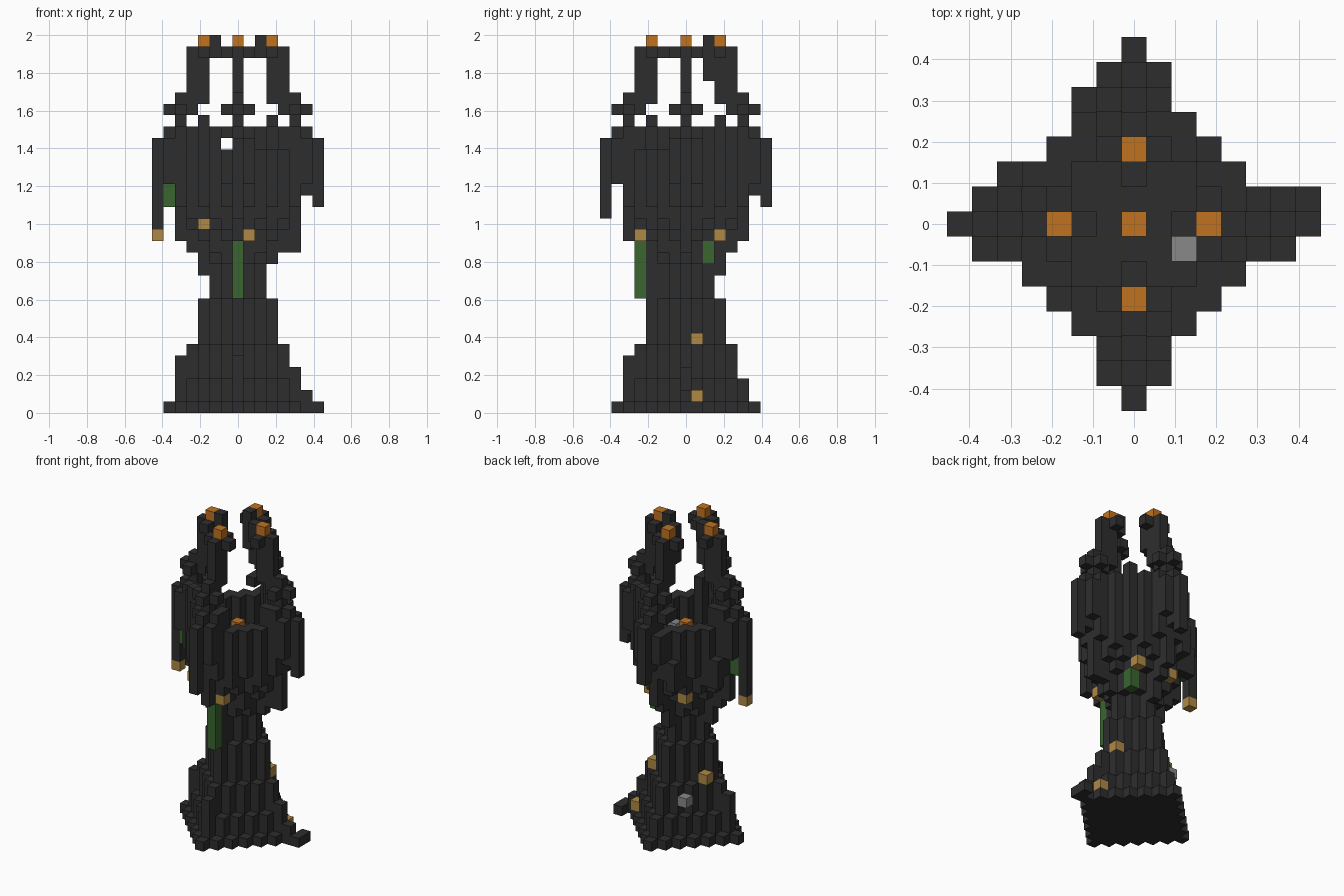
import bpy
import bmesh
from mathutils import Vector

cube = bpy.data.objects.get("Cube")
if cube:
    bpy.data.objects.remove(cube, do_unlink=True)

U = 2 / 33            # edge of one block
TOP = 25              # first layer above the bowl rim
SIDES = [(1, 0), (-1, 0), (0, 1), (0, -1)]
RIGHT, LEFT, BACK, FRONT = SIDES[1], SIDES[0], SIDES[2], SIDES[3]

COLOURS = {
    "charcoal": (0.027, 0.027, 0.027),
    "flame_orange": (0.53, 0.17, 0.015),
    "old_gold": (0.43, 0.25, 0.06),
    "leaf_green": (0.042, 0.13, 0.03),
    "stone_grey": (0.25, 0.25, 0.25),
}
materials = {}
for name, rgb in COLOURS.items():
    mat = bpy.data.materials.new(name)
    mat.use_nodes = True
    mat.diffuse_color = (*rgb, 1)
    bsdf = mat.node_tree.nodes["Principled BSDF"]
    bsdf.inputs["Base Color"].default_value = (*rgb, 1)
    bsdf.inputs["Roughness"].default_value = 0.9
    materials[name] = mat

blocks = {}           # (i, j, k) -> (part, colour)


def column(part, i, j, low, high, colour="charcoal"):
    """Stack blocks from layer low up to, not including, layer high."""
    for k in range(low, high):
        blocks[i, j, k] = (part, colour)


def arm(part, side, out, across, low, high, colour="charcoal"):
    """Column at a distance out along one side, shifted across it."""
    a, b = side
    column(part, a * out - b * across, b * out + a * across, low, high, colour)


def diamond(radius):
    for i in range(-radius, radius + 1):
        for j in range(abs(i) - radius, radius - abs(i) + 1):
            yield i, j, abs(i) + abs(j)


# Stepped pedestal and waist
base_top = {3: 10, 4: 6, 5: 3, 6: 1}
for i, j, s in diamond(6):
    column("pedestal", i, j, 0, base_top.get(s, 13))
for side, top in zip(SIDES, (4, 5, 3, 5)):
    arm("pedestal", side, 5, 0, 0, top)
column("pedestal", 6, 0, 0, 2)
for j in (0, 1):
    column("pedestal", 7, j, 0, 1)

# Bowl: solid below, hollow above, with hanging outer columns
bowl_bottom = {3: 13, 4: 14, 5: 16, 6: 17}
for i, j, s in diamond(6):
    if i == 0 or j == 0:
        if s > 4:
            continue
    low = bowl_bottom.get(s, 13)
    if s > 3:
        low += (i * j) % 2
    high = TOP if s > 4 else 20
    if i * j < 0 and min(abs(i), abs(j)) > 1:
        high = min(high, 23)          # lower rim on two opposite diagonals
    column("bowl", i, j, low, high)
for side, low5, low6 in zip(SIDES, (14, 15, 15, 15), (19, 20, 19, 20)):
    arm("bowl", side, 5, 0, low5, TOP)
    arm("bowl", side, 6, 0, low6, TOP)
column("bowl", -3, 0, 12, 13)
column("bowl", 0, -3, 10, 13)
column("bowl", 0, 3, 12, 13)
column("bowl", -2, 5, 17, 20)
column("bowl", -5, 2, 17, 20)

# Outer petals with hanging drops
for side, low in zip(SIDES, (18, 16, 18, 17)):
    arm("petals", side, 7, 0, low, 24)
    for across in (-1, 1):
        arm("petals", side, 6, across, 20, 24)
for j in range(-7, 8):                # slit through the bowl
    blocks.pop((-1, j, 23), None)

# Curved prongs, each flaring into a cross at two heights
for side in SIDES:
    arm("prongs", side, 5, 0, 25, 28)
    arm("prongs", side, 4, 0, 26, 32)
    arm("prongs", side, 6, 0, 26, 27)
    arm("prongs", side, 3, 0, 27, 32)
    arm("prongs", side, 2, 0, 31, 32)
    for across in (-1, 1):
        arm("prongs", side, 5, across, 26, 27)
        arm("prongs", side, 3, across, 31, 32)
    arm("prong_tips", side, 3, 0, 32, 33, "flame_orange")
for side in SIDES[:3]:
    arm("prongs", side, 2, 0, 32, 33)
column("prongs", 0, 2, 29, 31)
for n in (-3, 3):                     # rim spikes
    column("rim_spikes", n, n, 25, 26)

# Ember and stone inside the bowl
column("bowl", 0, 0, 20, 21)
column("ember", 0, 0, 21, 22, "flame_orange")
column("stones", 2, -1, 20, 21, "stone_grey")
column("stones", -2, 3, 4, 5, "stone_grey")

# Gold studs and green hangings
studs = [(3, 1, 6), (-3, 1, 6), (5, 1, 1), (2, 3, 15), (-2, 3, 15),
         (1, -4, 15), (-3, -3, 16), (-7, 0, 15)]
for i, j, k in studs:
    column("gold_studs", i, j, k, k + 1, "old_gold")
column("green_hangings", 0, -4, 10, 15, "leaf_green")
column("green_hangings", 2, 2, 13, 15, "leaf_green")
column("green_hangings", -6, 0, 18, 20, "leaf_green")

# Build one mesh per part from the exposed block faces
DIRECTIONS = [Vector(d) for d in
              ((1, 0, 0), (-1, 0, 0), (0, 1, 0), (0, -1, 0), (0, 0, 1), (0, 0, -1))]


def build(part):
    bm = bmesh.new()
    colour = "charcoal"
    for cell, (owner, tint) in blocks.items():
        if owner != part:
            continue
        colour = tint
        centre = Vector(cell) + Vector((0, 0, 0.5))
        for d in DIRECTIONS:
            if tuple(int(a + b) for a, b in zip(cell, d)) in blocks:
                continue
            u = Vector((d.y, d.z, d.x)) * 0.5
            v = d.cross(u)
            mid = centre + d * 0.5
            corners = (mid - u - v, mid + u - v, mid + u + v, mid - u + v)
            bm.faces.new([bm.verts.new(c * U) for c in corners])
    bmesh.ops.remove_doubles(bm, verts=bm.verts[:], dist=U * 0.01)
    mesh = bpy.data.meshes.new(part)
    bm.to_mesh(mesh)
    bm.free()
    mesh.materials.append(materials[colour])
    bpy.context.collection.objects.link(bpy.data.objects.new(part, mesh))


for part in sorted({owner for owner, tint in blocks.values()}):
    build(part)
